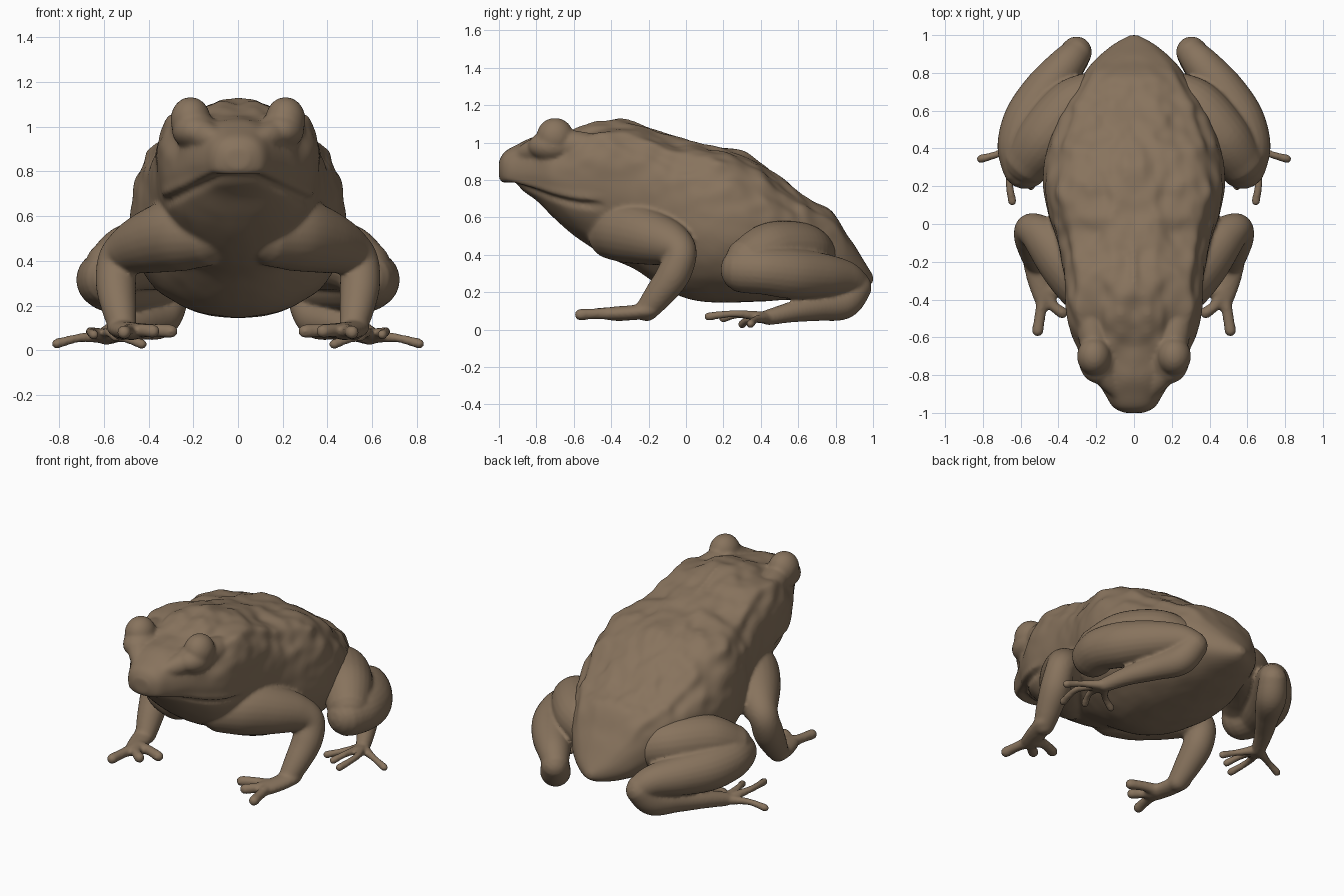
import bpy, bmesh, math
from mathutils import Vector, noise

skin = bpy.data.materials.new("toad brown")
skin.diffuse_color = (0.245, 0.172, 0.11, 1)
groups = {}


def spline(rows, steps):
    """Catmull-Rom through rows of numbers."""
    rows = [Vector(r) for r in rows]
    out = []
    for i in range(len(rows) - 1):
        a, b, c, d = rows[max(i - 1, 0)], rows[i], rows[i + 1], rows[min(i + 2, len(rows) - 1)]
        for k in range(steps):
            t = k / steps
            out.append(0.5 * (2 * b + (c - a) * t + (2 * a - 5 * b + 4 * c - d) * t * t
                              + (3 * b - a - 3 * c + d) * t ** 3))
    return out + [rows[-1]]


def loft(group, rings, sides=(1, -1)):
    """Skin a list of rings into a group mesh, once per side of x."""
    bm = groups.setdefault(group, bmesh.new())
    for sx in sides:
        loops = [[bm.verts.new((p.x * sx, p.y, p.z)) for p in r] for r in rings]
        n = len(loops[0])
        for a, b in zip(loops, loops[1:]):
            for i in range(n):
                bm.faces.new((a[i], a[(i + 1) % n], b[(i + 1) % n], b[i]))
        bm.faces.new(loops[0])
        bm.faces.new(loops[-1])


def limb(group, pts, sides=24, steps=8, flat=1.0):
    """Round-ended tube through (x, y, z, radius) points, on both sides."""
    rows = spline(pts, steps)
    P = [Vector(r[:3]) for r in rows]
    R = [r[3] for r in rows]
    T = [(P[min(i + 1, len(P) - 1)] - P[max(i - 1, 0)]).normalized() for i in range(len(P))]
    caps = [math.radians(a) for a in (85, 65, 45, 22)]
    seq = [(P[0] - T[0] * R[0] * math.sin(a), T[0], R[0] * math.cos(a)) for a in caps]
    seq += list(zip(P, T, R))
    seq += [(P[-1] + T[-1] * R[-1] * math.sin(a), T[-1], R[-1] * math.cos(a)) for a in reversed(caps)]
    side = T[0].cross(Vector((0, 0, 1))).normalized()
    rings = []
    for p, t, r in seq:
        side = (side - t * side.dot(t)).normalized()
        up = side.cross(t)
        rings.append([p + (side * math.cos(k * math.tau / sides)
                           + up * math.sin(k * math.tau / sides) * flat) * r for k in range(sides)])
    loft(group, rings)


def ball(group, centre, radii):
    """Ellipsoid on both sides."""
    rs = []
    for i in range(1, 20):
        t = math.pi * i / 20
        rs.append([Vector((centre[0] + radii[0] * math.sin(t) * math.cos(k * math.tau / 28),
                           centre[1] + radii[1] * math.sin(t) * math.sin(k * math.tau / 28),
                           centre[2] + radii[2] * math.cos(t))) for k in range(28)])
    loft(group, rs)


# Body and head: y, top z, bottom z, half width, height of widest point
body = [
    (-1.00, 0.90, 0.82, 0.05, 0.86), (-0.97, 0.95, 0.785, 0.11, 0.85),
    (-0.90, 0.99, 0.755, 0.155, 0.84), (-0.80, 1.03, 0.69, 0.215, 0.84),
    (-0.70, 1.045, 0.59, 0.28, 0.83), (-0.58, 1.075, 0.49, 0.335, 0.83),
    (-0.42, 1.11, 0.39, 0.36, 0.83), (-0.27, 1.10, 0.32, 0.37, 0.78),
    (-0.10, 1.035, 0.21, 0.405, 0.68), (0.05, 1.01, 0.155, 0.455, 0.60),
    (0.22, 0.97, 0.145, 0.485, 0.56), (0.40, 0.89, 0.15, 0.46, 0.52),
    (0.55, 0.77, 0.16, 0.40, 0.48), (0.68, 0.685, 0.17, 0.335, 0.44),
    (0.78, 0.63, 0.185, 0.275, 0.40), (0.87, 0.50, 0.20, 0.205, 0.34),
    (0.95, 0.37, 0.22, 0.11, 0.30), (1.00, 0.29, 0.25, 0.02, 0.27)]
rings = []
for y, zt, zb, w, zc in spline(body, 8):
    ring = []
    for k in range(112):
        a = k * math.tau / 112
        c, s = math.cos(a), math.sin(a)
        e = 0.82 if s > 0 else 0.95
        x = w * math.copysign(abs(c) ** e, c)
        z = zc + (zt - zc if s > 0 else zc - zb) * math.copysign(abs(s) ** e, s)
        out = Vector((c, 0, s))
        fade = min(1, max(0, (y + 0.95) / 0.4)) * min(1, max(0, (0.95 - y) / 0.3))
        # warty back, with lumps stretched along the body
        rough = min(1, max(0.15, s * 1.6 + 0.3))
        d = noise.noise(Vector((abs(x) * 8, y * 4, z * 6))) * 0.026
        d += noise.noise(Vector((abs(x) * 15, y * 11 + 5, z * 13))) * 0.016
        # raised ridge along each flank
        d += 0.022 * math.exp(-((a if a < math.pi / 2 else math.pi - a) - 0.75) ** 2 / 0.02)
        d *= fade * rough
        # mouth crease under an overhanging lip
        line = 0.765 - 0.45 * max(0, abs(x) - 0.10)
        if y < -0.42:
            near = min(1, (-0.42 - y) / 0.1)
            d -= 0.026 * math.exp(-((z - line) / 0.018) ** 2) * near
            d += 0.012 * math.exp(-((z - line - 0.04) / 0.022) ** 2) * near
        ring.append(Vector((x, y, z)) + out * d)
    rings.append(ring)
loft("body_and_front_legs", rings, (1,))

# Eyes and the brows around them
G = "body_and_front_legs"
ball(G, (0.212, -0.70, 1.03), (0.09, 0.10, 0.102))
ball(G, (0.19, -0.71, 0.98), (0.105, 0.135, 0.085))
limb(G, [(0.09, -0.88, 0.935, 0.045), (0.16, -0.78, 0.965, 0.07),
         (0.21, -0.62, 0.985, 0.08), (0.24, -0.45, 0.96, 0.075)])

# Front legs, hands and fingers
limb(G, [(0.16, -0.38, 0.52, 0.15), (0.25, -0.31, 0.52, 0.165), (0.36, -0.20, 0.495, 0.15),
         (0.47, -0.08, 0.455, 0.118), (0.54, -0.03, 0.40, 0.088), (0.545, -0.07, 0.29, 0.09),
         (0.53, -0.15, 0.18, 0.077), (0.515, -0.21, 0.105, 0.062)])
limb(G, [(0.525, -0.20, 0.10, 0.064), (0.505, -0.29, 0.09, 0.062),
         (0.475, -0.38, 0.085, 0.06)], flat=0.65)
for mid, tip in [((0.495, -0.47, 0.085), (0.51, -0.565, 0.08)),
                 ((0.43, -0.43, 0.09), (0.38, -0.47, 0.085)),
                 ((0.39, -0.36, 0.09), (0.30, -0.39, 0.085))]:
    limb(G, [(0.475, -0.35, 0.085, 0.042), (*mid, 0.03), (*tip, 0.032)], 14, 6)

# Hind legs: thigh, shank folded against it, long ankle, toes
H = "hind_legs"
limb(H, [(0.16, 0.70, 0.38, 0.12), (0.32, 0.62, 0.42, 0.15), (0.46, 0.46, 0.42, 0.155),
         (0.555, 0.34, 0.37, 0.13)])
limb(H, [(0.575, 0.31, 0.32, 0.125), (0.595, 0.42, 0.315, 0.128), (0.55, 0.56, 0.30, 0.135),
         (0.46, 0.71, 0.29, 0.122), (0.36, 0.84, 0.275, 0.098), (0.305, 0.905, 0.24, 0.08)])
limb(H, [(0.305, 0.91, 0.225, 0.083), (0.35, 0.84, 0.145, 0.09), (0.43, 0.71, 0.12, 0.074),
         (0.52, 0.57, 0.095, 0.056), (0.59, 0.44, 0.065, 0.042)])
for mid, tip in [((0.71, 0.375, 0.055), (0.81, 0.345, 0.03)),
                 ((0.66, 0.27, 0.085), (0.645, 0.12, 0.07)),
                 ((0.58, 0.29, 0.08), (0.545, 0.20, 0.06)),
                 ((0.51, 0.34, 0.055), (0.43, 0.30, 0.028))]:
    limb(H, [(0.59, 0.44, 0.062, 0.034), (*mid, 0.02), (*tip, 0.023)], 12, 6)

# Fuse each group into one continuous skin and soften the joints
for name, smooth in ((G, 8), (H, 3)):
    bm = groups[name]
    bmesh.ops.recalc_face_normals(bm, faces=bm.faces)
    me = bpy.data.meshes.new(name)
    bm.to_mesh(me)
    bm.free()
    me.materials.append(skin)
    ob = bpy.data.objects.new(name, me)
    bpy.context.collection.objects.link(ob)
    m = ob.modifiers.new("fuse", 'REMESH')
    m.mode = 'VOXEL'
    m.voxel_size = 0.0105
    m.use_smooth_shade = True
    m = ob.modifiers.new("soften", 'SMOOTH')
    m.factor = 0.5
    m.iterations = smooth
